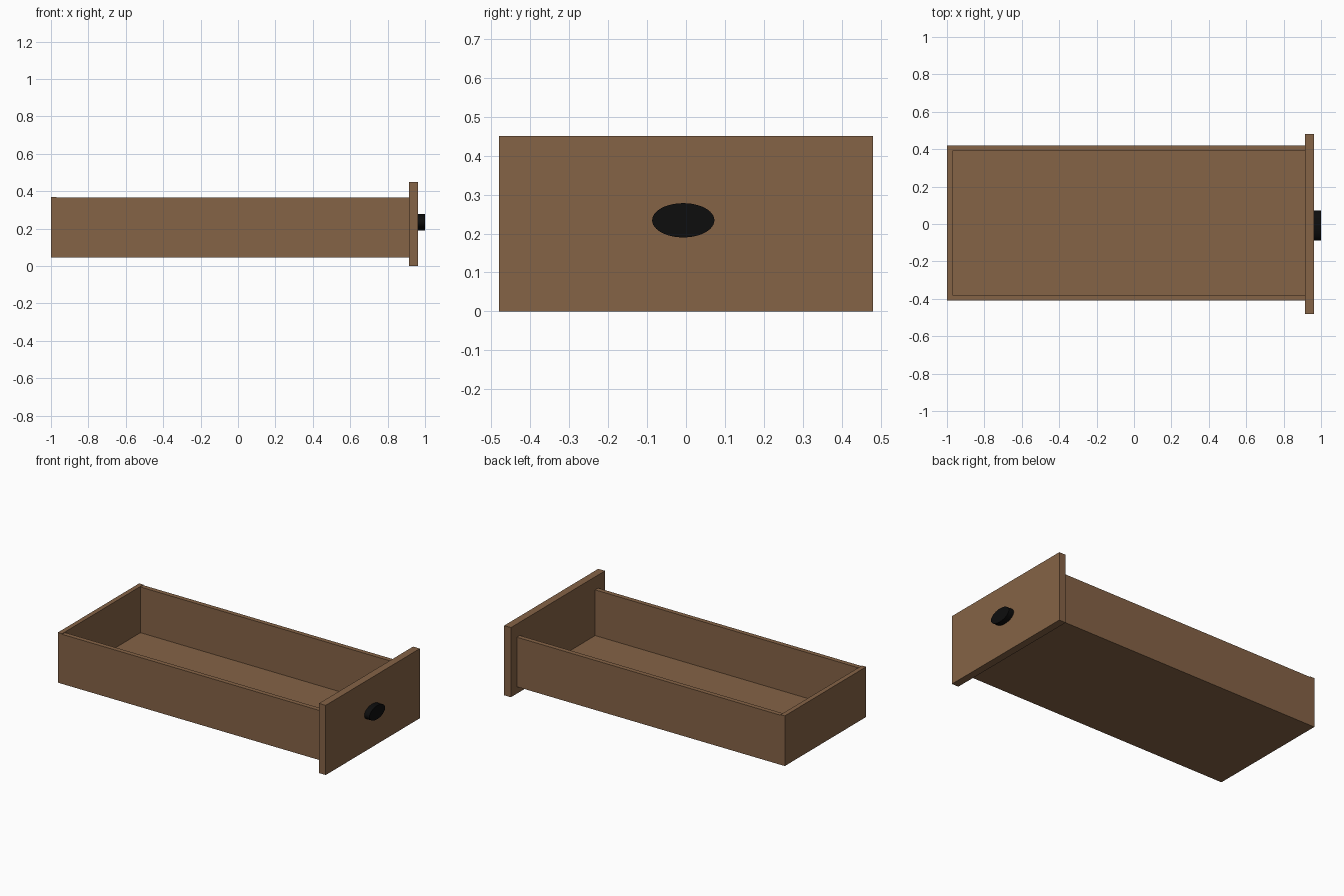
import bpy, bmesh
from mathutils import Matrix

if "Cube" in bpy.data.objects:
    bpy.data.objects.remove(bpy.data.objects["Cube"])


def material(name, rgb):
    m = bpy.data.materials.new(name)
    m.diffuse_color = (*rgb, 1.0)
    m.use_nodes = True
    m.node_tree.nodes["Principled BSDF"].inputs["Base Color"].default_value = m.diffuse_color
    return m


wood = material("brown_wood", (0.235, 0.125, 0.061))
black = material("black_knob", (0.004, 0.004, 0.004))


def add_object(name, bm, mat):
    mesh = bpy.data.meshes.new(name)
    bm.to_mesh(mesh)
    bm.free()
    mesh.materials.append(mat)
    ob = bpy.data.objects.new(name, mesh)
    bpy.context.collection.objects.link(ob)
    return ob


def box(name, x, y, z, mat=wood):
    """Box spanning the given (min, max) ranges."""
    bm = bmesh.new()
    bmesh.ops.create_cube(bm, size=1)
    size = [r[1] - r[0] for r in (x, y, z)]
    mid = [(r[0] + r[1]) / 2 for r in (x, y, z)]
    bmesh.ops.scale(bm, vec=size, verts=bm.verts)
    bmesh.ops.translate(bm, vec=mid, verts=bm.verts)
    return add_object(name, bm, mat)


X0, X1 = -1.0, 0.915       # drawer box length
Y0, Y1 = -0.41, 0.42       # drawer box width
Z0, Z1 = 0.045, 0.365      # drawer box height
T = 0.03                   # board thickness

# Drawer box
box("floor", (X0 + T, X1), (Y0 + T, Y1 - T), (Z0, Z0 + 0.025))
box("left_side", (X0 + T, X1), (Y0, Y0 + T), (Z0, Z1))
box("right_side", (X0 + T, X1), (Y1 - T, Y1), (Z0, Z1))
box("back_panel", (X0, X0 + T), (Y0, Y1), (Z0, Z1 + 0.004))

# Overhanging drawer front
box("drawer_front", (X1, 0.963), (-0.48, 0.48), (0.0, 0.45))

# Oval knob: a disc turned to point along x and stretched sideways
bm = bmesh.new()
bmesh.ops.create_cone(bm, cap_ends=True, segments=48, radius1=1, radius2=1, depth=1)
bmesh.ops.rotate(bm, verts=bm.verts, matrix=Matrix.Rotation(1.5707963, 3, 'Y'))
bmesh.ops.scale(bm, vec=(0.037, 0.08, 0.044), verts=bm.verts)
bmesh.ops.translate(bm, vec=(0.9815, -0.007, 0.234), verts=bm.verts)
for f in bm.faces:
    f.smooth = len(f.verts) == 4
for e in bm.edges:
    e.smooth = all(len(f.verts) == 4 for f in e.link_faces)
add_object("knob", bm, black)
